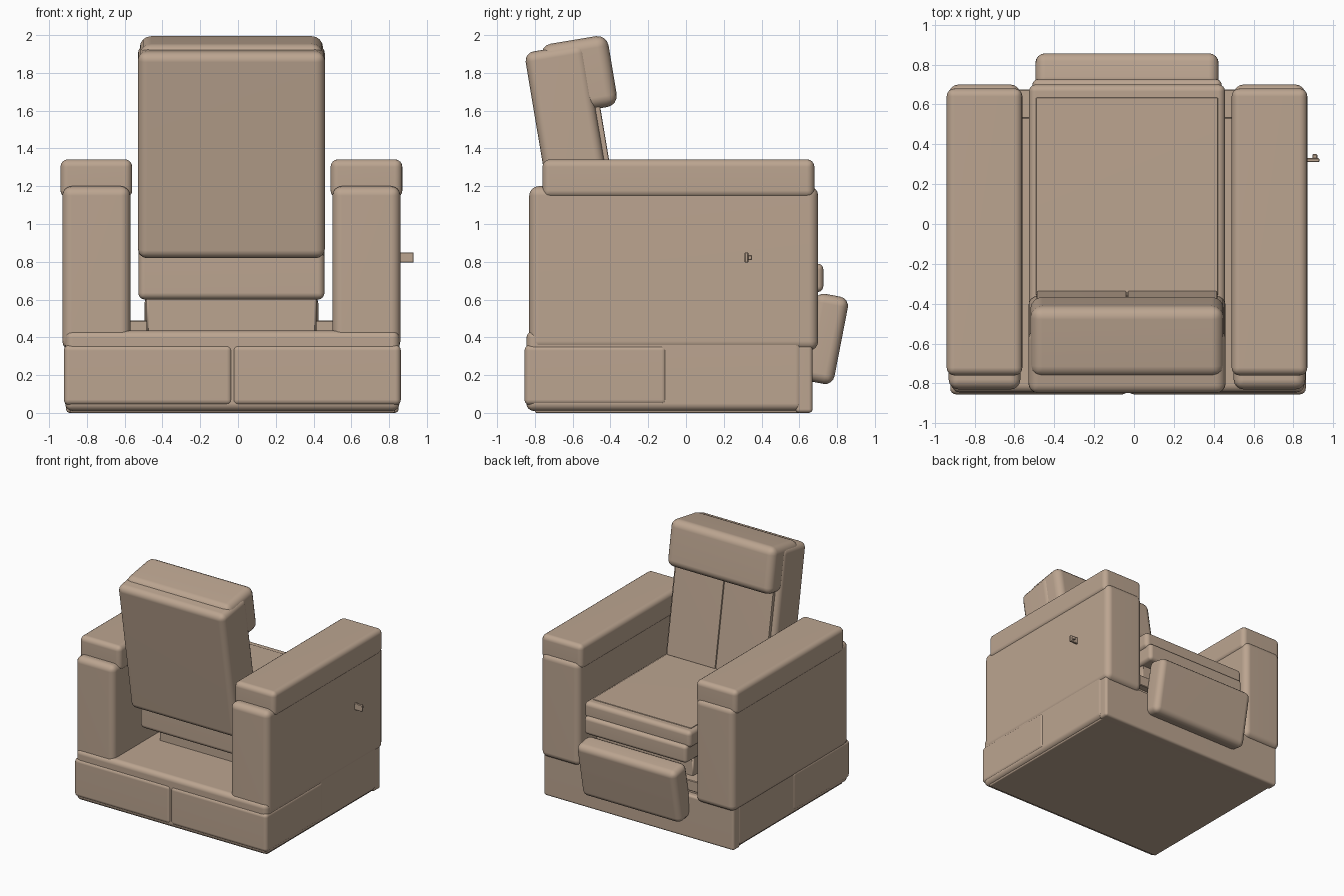
import bpy, bmesh
from math import radians
from mathutils import Matrix, Vector

cube = bpy.data.objects.get("Cube")
if cube:
    bpy.data.objects.remove(cube, do_unlink=True)

TAN = (0.50, 0.375, 0.28)
tan = bpy.data.materials.new("tan_upholstery")
tan.use_nodes = True
tan.diffuse_color = (*TAN, 1)
bsdf = tan.node_tree.nodes["Principled BSDF"]
bsdf.inputs["Base Color"].default_value = (*TAN, 1)
bsdf.inputs["Roughness"].default_value = 0.7

MID = -0.035  # the seat's centre line in x


def pad(name, centre, size, radius=0.05, tilt=0, segments=4):
    """Rounded box; tilt in degrees leans it about the x axis."""
    bm = bmesh.new()
    bmesh.ops.create_cube(bm, size=1)
    bmesh.ops.scale(bm, vec=size, verts=bm.verts)
    if radius:
        bmesh.ops.bevel(bm, geom=bm.edges[:], offset=radius, segments=segments,
                        profile=0.5, affect='EDGES')
    bm.transform(Matrix.Rotation(radians(tilt), 4, 'X'))
    mesh = bpy.data.meshes.new(name)
    bm.to_mesh(mesh)
    bm.free()
    mesh.materials.append(tan)
    obj = bpy.data.objects.new(name, mesh)
    obj.location = centre
    bpy.context.collection.objects.link(obj)
    bpy.context.view_layer.objects.active = obj
    bpy.ops.object.select_all(action='DESELECT')
    obj.select_set(True)
    bpy.ops.object.shade_smooth_by_angle(angle=radians(40))
    obj.modifiers.new("even_shading", 'WEIGHTED_NORMAL').keep_sharp = True
    return obj


def block(name, x, y, z, radius=0.05, segments=4):
    """Upright rounded box given by its extents."""
    low, high = (Vector(p) for p in zip(x, y, z))
    return pad(name, (low + high) / 2, high - low, radius, 0, segments)


def centred(width):
    return (MID - width / 2, MID + width / 2)


# Base: main plinth, front panel and the proud cloth wrap at the back
block("base", (-0.915, 0.855), (-0.845, 0.62), (0.01, 0.435), 0.04)
block("base_front_panel", (-0.91, 0.85), (0.58, 0.67), (0, 0.36), 0.02)
block("base_underside", (-0.89, 0.83), (-0.8, 0.64), (0, 0.06), 0.01)
block("base_back_wrap", (-0.922, -0.03), (-0.855, -0.1), (0.04, 0.36), 0.03)
block("base_back_wrap_left", (-0.03, 0.862), (-0.855, -0.1), (0.04, 0.36), 0.03)

# Frame under the seat
block("front_crossbar", centred(1.12), (0.53, 0.675), (0.40, 0.49), 0.005, 1)
block("seat_support", centred(0.9), (-0.35, 0.60), (0.42, 0.66), 0.01, 1)

# Arms, mirrored about the centre line
for side, sign in (("left", 1), ("right", -1)):
    x = MID + sign * 0.715
    pad(side + "_arm_body", (x, -0.065, 0.765), (0.36, 1.53, 0.87), 0.05)
    pad(side + "_arm_cap", (x, -0.04, 1.24), (0.38, 1.44, 0.205), 0.04)

# Seat: lower slab, cushion and the stitched top panel
block("seat_slab", centred(0.95), (-0.30, 0.727), (0.64, 0.79), 0.03)
block("seat_cushion", centred(0.985), (-0.52, 0.70), (0.76, 0.90), 0.035)
block("seat_rear_roll", centred(0.985), (-0.55, 0.0), (0.60, 0.86), 0.035)
block("seat_top_panel", centred(0.915), (-0.36, 0.635), (0.87, 0.907), 0.008, 2)

# Backrest, its two front panels and the headrest share one lean
LEAN = 9.5
pad("backrest", (MID, -0.605, 1.385), (0.99, 0.325, 1.11), 0.05, LEAN)
for side, sign in (("left", 1), ("right", -1)):
    pad(side + "_backrest_panel", (MID + sign * 0.2275, -0.435, 1.385),
        (0.452, 0.04, 0.98), 0.01, LEAN, 2)
pad("headrest", (MID, -0.566, 1.787), (0.97, 0.36, 0.38), 0.06, LEAN)

# Folded footrest
pad("footrest", (MID, 0.733, 0.392), (0.92, 0.18, 0.47), 0.05, -11)

# Recline lever on the left arm
block("lever_bar", (0.84, 0.93), (0.31, 0.33), (0.795, 0.85), 0.004, 1)
block("lever_catch", (0.895, 0.92), (0.325, 0.35), (0.81, 0.835), 0.004, 1)
